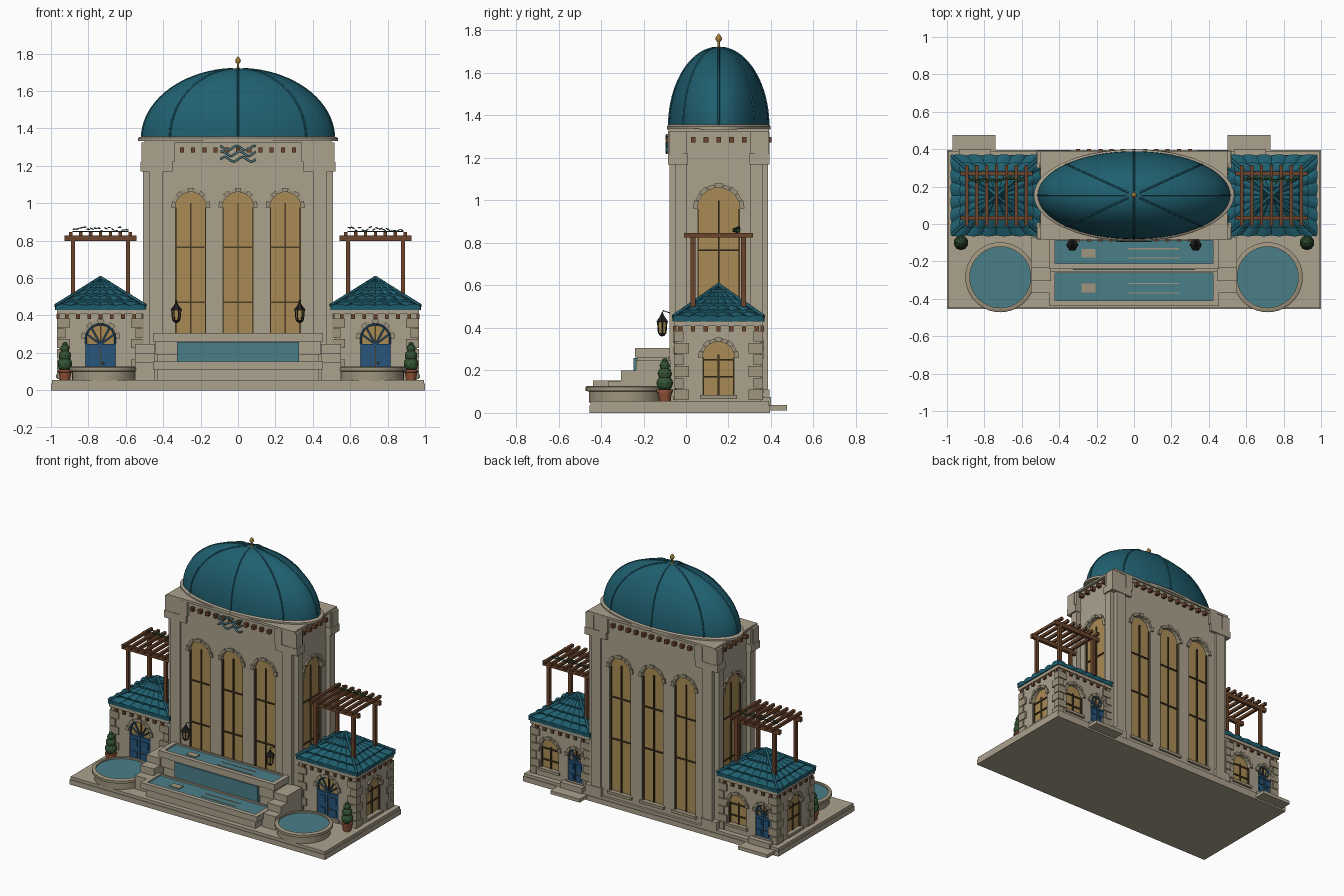
import bpy, bmesh, math, random
from mathutils import Matrix, Vector

if "Cube" in bpy.data.objects:
    bpy.data.objects.remove(bpy.data.objects["Cube"])
random.seed(3)
I = Matrix.Identity(4)
T, R = Matrix.Translation, lambda d: Matrix.Rotation(math.radians(d), 4, 'Z')
COL = dict(stone=(.41, .36, .27), trim=(.35, .30, .21), teal=(.014, .115, .16), amber=(.40, .26, .09),
           water=(.07, .21, .25), wood=(.15, .06, .025), frame=(.07, .045, .02), blue=(.02, .09, .2),
           iron=(.015, .015, .017), leaf=(.035, .09, .035), clay=(.3, .09, .04), gold=(.35, .2, .04))
MAT = {}
for k, c in COL.items():
    MAT[k] = bpy.data.materials.new(k)
    MAT[k].diffuse_color = (*c, 1)

def finish(name, bm, mat, M=I, smooth=False):
    bmesh.ops.recalc_face_normals(bm, faces=bm.faces)
    me = bpy.data.meshes.new(name)
    bm.transform(M)
    bm.to_mesh(me)
    bm.free()
    ob = bpy.data.objects.new(name, me)
    bpy.context.collection.objects.link(ob)
    me.materials.append(MAT[mat])
    if smooth:
        bpy.ops.object.select_all(action='DESELECT')
        ob.select_set(True)
        bpy.context.view_layer.objects.active = ob
        bpy.ops.object.shade_smooth_by_angle(angle=math.radians(40))
    return ob

def boxes(name, lst, mat='stone', M=I):
    bm = bmesh.new()
    for x0, x1, y0, y1, z0, z1 in lst:
        bmesh.ops.create_cube(bm, size=1, matrix=T(((x0+x1)/2, (y0+y1)/2, (z0+z1)/2))
                              @ Matrix.Diagonal((abs(x1-x0), abs(y1-y0), abs(z1-z0), 1)))
    return finish(name, bm, mat, M)

def add_prism(bm, pts, y0, y1, M=I):
    a = [bm.verts.new(M @ Vector((x, y0, z))) for x, z in pts]
    b = [bm.verts.new(M @ Vector((x, y1, z))) for x, z in pts]
    bm.faces.new(a)
    bm.faces.new(b)
    for i in range(len(pts)):
        j = (i+1) % len(pts)
        bm.faces.new((a[i], a[j], b[j], b[i]))

def lathe(name, prof, mat, M=I, n=32):
    bm = bmesh.new()
    vs = [bm.verts.new((r, 0, z)) for r, z in prof]
    es = [bm.edges.new(p) for p in zip(vs, vs[1:])]
    bmesh.ops.spin(bm, geom=vs+es, axis=(0, 0, 1), cent=(0, 0, 0), angle=2*math.pi, steps=n)
    bmesh.ops.remove_doubles(bm, verts=bm.verts, dist=1e-5)
    return finish(name, bm, mat, M, True)

def tubes(name, paths, r, mat, M=I):
    cu = bpy.data.curves.new(name, 'CURVE')
    cu.dimensions, cu.bevel_depth, cu.bevel_resolution, cu.use_fill_caps = '3D', r, 1, True
    for p in paths:
        s = cu.splines.new('POLY')
        s.points.add(len(p)-1)
        for q, v in zip(s.points, p):
            q.co = (*(M @ Vector(v)), 1)
    tmp = bpy.data.objects.new(name+'_path', cu)
    bm = bmesh.new()
    me = tmp.to_mesh()
    bm.from_mesh(me)
    bpy.data.objects.remove(tmp)
    return finish(name, bm, mat)

def arch(hw, z0, zs, n=14):
    return [(-hw, z0)] + [(-hw*math.cos(math.pi*i/n), zs+hw*math.sin(math.pi*i/n)) for i in range(n+1)] + [(hw, z0)]

def opening(name, M, hw, z0, ztop, cuts, door=False, bars=()):
    """Arched opening; local -y points out of the wall."""
    zs = ztop - hw
    add_prism(cuts, arch(hw, z0, zs), -.03, .025, M)
    bm = bmesh.new()
    add_prism(bm, arch(hw-.001, z0, zs), .018, .03)
    finish(name+'_glass', bm, 'amber', M)
    bm = bmesh.new()                                        # arch stones
    n = 9
    for i in range(n):
        a, b = math.pi*(i+.04)/n, math.pi*(i+.96)/n
        ro = hw + (.022 if i % 2 == 0 else .017)
        add_prism(bm, [(r*math.cos(t), zs+r*math.sin(t)) for r, t in ((hw, a), (ro, a), (ro, b), (hw, b))],
                  -.012 if i % 2 == 0 else -.008, .02)
    finish(name+'_arch_stones', bm, 'trim', M)
    boxes(name+'_sill', [(-hw-.012, hw+.012, -.015, .02, z0-.015, z0+.004)], 'trim', M)
    fr = [(-.004, .004, .01, .02, z0, ztop-.06 if bars and len(bars) < 3 else ztop)]
    fr += [(-hw, hw, .01, .02, z-.004, z+.004) for z in bars]
    fr += [(s*hw, s*(hw-.006), .006, .02, z0, zs) for s in (-1, 1)]
    boxes(name+'_mullions', fr, 'frame', M)
    if door:
        boxes(name+'_door_leaves', [(s*.003, s*hw*.98, .004, .018, z0, zs-.03) for s in (-1, 1)]
              + [(s*hw*.25, s*hw*.8, -.002, .01, z0+.02+k*(zs-z0)*.4, z0+(k+.75)*(zs-z0)*.42)
                 for s in (-1, 1) for k in (0, 1)]
              + [(-hw, hw, 0, .018, zs-.04, zs-.028)], 'blue', M)
        tubes(name+'_fan_bars', [[(0, .012, zs-.03), (hw*math.cos(t), .012, zs+hw*math.sin(t))]
              for t in (.35, .9, 2.24, 2.79)] + [[(x, .008, z) for x, z in arch(hw-.005, zs-.03, zs)]], .005, 'blue', M)
        lathe(name+'_knob', [(0, -.008), (.008, 0), (0, .008)], 'gold', M @ T((.015, -.004, z0+.07)), 8)

def cut(ob, cuts):
    c = finish('cutter', cuts, 'stone')
    c.hide_render = True
    ob.modifiers.new('cut', 'BOOLEAN').object = c
    bpy.context.view_layer.update()
    me = bpy.data.meshes.new_from_object(ob.evaluated_get(bpy.context.evaluated_depsgraph_get()))
    ob.modifiers.clear()
    ob.data = me
    bpy.data.objects.remove(c)

# base slab
boxes('base_slab', [(-1, 1, -.455, .395, 0, .035), (-.995, .995, -.45, .39, .035, .055)])

# central tower
CY = .154
tower = boxes('tower_wall', [(-.475, .475, -.065, .373, .05, 1.325)])
cuts = bmesh.new()
for i, x in enumerate((-.253, 0, .253)):
    opening(f'front_window_{i}', T((x, -.065, 0)), .083, .1, 1.06, cuts, bars=(.47, .765))
    opening(f'back_window_{i}', T((x, .373, 0)) @ R(180), .083, .1, 1.06, cuts, bars=(.47, .765))
for s in (-1, 1):
    opening(f'side_window_{s}', T((s*.475, CY, 0)) @ R(90*s), .1, .1, 1.06, cuts, bars=(.47, .765))
cut(tower, cuts)
piers, caps = [], []
for sx in (-1, 1):
    for sy in (-1, 1):
        b = lambda xi, xo, yi, yo, z0, z1: (sx*xi, sx*xo, CY+sy*yi, CY+sy*yo, z0, z1)
        piers += [b(.40, .475, .15, .232, .05, 1.325), b(.40, .508, .15, .205, .05, 1.325)]
        caps += [b(.35, .52, .145, .238, 1.17, 1.22), b(.34, .40, .17, .238, 1.22, 1.325),
                 b(.45, .515, .17, .235, 1.22, 1.325), b(.39, .515, .14, .238, .05, .11)]
boxes('corner_piers', piers)
boxes('corner_capitals_and_feet', caps)
boxes('tower_cornice', [(-.5, .5, -.083, .391, 1.322, 1.338), (-.48, .48, -.072, .38, 1.3, 1.322)])
br = []
for i in range(-5, 6):
    for y in (-.08, .388):
        br.append((i*.06-.011, i*.06+.011, y-.014, y+.014, 1.272, 1.298))
for i in range(-2, 3):
    for s in (-1, 1):
        br.append((s*.47, s*.505, CY+i*.06-.011, CY+i*.06+.011, 1.272, 1.298))
boxes('tower_brackets', br, 'wood')
tubes('wave_ornament', [[(-.095+.19*i/24, -.09, z+.012*math.sin(i*math.pi/6+k)) for i in range(25)]
      for k, z in enumerate((1.235, 1.265, 1.295))], .006, 'water')

# dome with ribs and finial
E = T((0, CY, 1.345))
S = E @ Matrix.Diagonal((.515, .235, .375, 1))
lathe('dome_ring', [(0, -.012), (1.04, -.012), (1.04, .004), (1.0, .012), (0, .012)], 'stone',
      E @ Matrix.Diagonal((.515, .235, 1, 1)), 64)
lathe('dome', [(math.cos(t), math.sin(t)) for t in [math.pi/2*i/20 for i in range(20)]] + [(0, 1)], 'teal', S, 64)
tubes('dome_ribs', [[(math.cos(a)*math.cos(t), math.sin(a)*math.cos(t), math.sin(t))
      for t in [math.pi/2*i/20 for i in range(20)]] for a in [k*math.pi/4 for k in range(8)]], .005, 'teal', S)
lathe('finial', [(0, 1.71), (.018, 1.715), (.006, 1.725), (.006, 1.745), (.014, 1.755), (.015, 1.765),
                 (.006, 1.78), (0, 1.785)], 'gold', T((0, CY, 0)), 12)

def tile_roof(name, hx, hy, z0, h, M, rows=5, tiles=6, sub=4):
    bm = bmesh.new()
    def ring(t, lift, out):
        vs = []
        n = tiles*sub
        for a, b in (((-1, -1), (1, -1)), ((1, -1), (1, 1)), ((1, 1), (-1, 1)), ((-1, 1), (-1, -1))):
            for i in range(n):
                f = i/n
                bump = abs(math.sin(math.pi*f*tiles))*(1-.6*t)
                k = 1 - t + out*bump
                vs.append(bm.verts.new(((a[0]+(b[0]-a[0])*f)*hx*k, (a[1]+(b[1]-a[1])*f)*hy*k,
                                        z0 + h*t**1.08 + lift + (.009*bump if lift >= 0 else 0))))
        return vs
    rings = [ring(0, -.01, .01)]
    for r in range(rows):
        rings += [ring(r/rows, .012, .03), ring(min((r+1)/rows, .985), 0, 0)]
    for p, q in zip(rings, rings[1:]):
        for i in range(len(p)):
            j = (i+1) % len(p)
            bm.faces.new((p[i], p[j], q[j], q[i]))
    bm.faces.new(rings[0])
    bm.faces.new(rings[-1])
    finish(name, bm, 'teal', M)
    tubes(name+'_ridges', [[(sx*hx, sy*hy, z0+.015), (sx*hx*.5, sy*hy*.5, z0+h*.48+.012), (0, 0, z0+h+.004)]
          for sx in (-1, 1) for sy in (-1, 1)], .008, 'teal', M)

# side pavilions, the same plan on each side
HX, HY = .222, .2
for side, cx in (('left', -.735), ('right', .735)):
    P = T((cx, CY-.001, 0))
    s = -1 if side == 'left' else 1
    wall = boxes(side+'_pavilion_wall', [(-HX, HX, -HY, HY, .05, .42)], 'stone', P)
    cuts = bmesh.new()
    opening(side+'_front_entry', P @ T((0, -HY, 0)), .083, .075, .358, cuts, True)
    opening(side+'_side_window', P @ T((s*HX, 0, 0)) @ R(90*s), .075, .08, .335, cuts, bars=(.17, .25))
    opening(side+'_back_entry', P @ T((-.115, HY, 0)) @ R(180), .058, .075, .31, cuts, True)
    opening(side+'_back_window', P @ T((.085, HY, 0)) @ R(180), .07, .11, .325, cuts, bars=(.17, .25))
    cut(wall, cuts)
    q = []
    for k in range(6):
        a, b = (.06, .035) if k % 2 else (.035, .06)
        z = .06 + k*.055
        for sx in (-1, 1):
            for sy in (-1, 1):
                q.append((sx*(HX-a), sx*(HX+.01), sy*(HY-b), sy*(HY+.01), z, z+.05))
    boxes(side+'_quoins', q, 'trim', P)
    boxes(side+'_eaves_board', [(-HX-.012, HX+.012, -HY-.01, HY+.01, .408, .432)], 'stone', P)
    q = [(i*.06-.01, i*.06+.01, y-.014, y+.014, .382, .408) for i in range(-3, 4) for y in (-HY, HY)]
    q += [(x-.014, x+.014, i*.06-.01, i*.06+.01, .382, .408) for i in range(-3, 4) for x in (-HX, HX)]
    boxes(side+'_eaves_brackets', q, 'wood', P)
    tile_roof(side+'_tile_roof', .24, .213, .44, .16, P)
    # pergola above the roof
    boxes(side+'_pergola_posts', [(x-.011, x+.011, y-.011, y+.011, .45, .81) for x in (-.147, .147)
                                  for y in (-.12, .118)], 'wood', P)
    boxes(side+'_pergola_beams', [(-.193, .193, y-.011, y+.011, .797, .828) for y in (-.12, .118)], 'wood', P)
    boxes(side+'_pergola_rafters', [(i*.053-.009, i*.053+.009, -.163, .162, .826, .846)
                                    for i in range(-3, 4)], 'wood', P)
    bm = bmesh.new()
    for i in range(16):
        bmesh.ops.create_icosphere(bm, subdivisions=1, radius=1, matrix=T((-.14+.28*i/15, .085+random.uniform(-.012, .012),
            .86+random.uniform(-.01, .012))) @ Matrix.Rotation(random.uniform(-.6, .6), 4, 'Y') @ Matrix.Diagonal((.013, .009, .004, 1)))
    finish(side+'_vine_leaves', bm, 'leaf', P)
    tubes(side+'_vine_stem', [[(-.15, .085, .85), (.15, .085, .85)]], .003, 'leaf', P)
    # back steps
    boxes(side+'_back_steps', [(-.235, -.005, .22, .322, .012, .036), (-.2, -.03, .19, .247, .036, .075)], 'stone', P)
    # round pool
    C = T((s*.715, -.285, 0))
    lathe(side+'_pool_wall', [(.15, .05), (.172, .05), (.172, .1), (.187, .104), (.187, .122), (.18, .127),
                              (.163, .127), (.163, .1), (.15, .1)], 'trim', C, 40)
    lathe(side+'_pool_water', [(0, .117), (.164, .117)], 'water', C, 40)
    # topiary in a pot
    C = T((s*.925, -.1, 0))
    lathe(side+'_plant_pot', [(0, .055), (.026, .055), (.034, .095), (.038, .097), (.038, .11), (0, .11)], 'clay', C, 16)
    bm = bmesh.new()
    for z, r in ((.14, .04), (.185, .034), (.222, .025), (.245, .014)):
        bmesh.ops.create_icosphere(bm, subdivisions=2, radius=r, matrix=T((0, 0, z)))
    finish(side+'_topiary', bm, 'leaf', C)
    # wall lantern
    C = T((s*.33, -.112, 0))
    lathe(side+'_lantern_glass', [(0, .375), (.018, .375), (.023, .43), (0, .43)], 'amber', C, 6)
    lathe(side+'_lantern_cap', [(0, .428), (.033, .428), (.012, .455), (.004, .47), (0, .475)], 'iron', C, 6)
    lathe(side+'_lantern_foot', [(0, .36), (.012, .362), (.022, .376), (0, .378)], 'iron', C, 6)
    tubes(side+'_lantern_bracket', [[(0, 0, .465), (0, .005, .482), (0, .05, .465)]]
          + [[(.02*math.cos(a), .02*math.sin(a), .375), (.025*math.cos(a), .025*math.sin(a), .43)]
             for a in [k*math.pi/3 for k in range(6)]], .003, 'iron', C)
    # stepped blocks beside the cascade
    boxes(side+'_cascade_steps', [(s*.445, s*.55, y, -.07, .05, z)
                                  for y, z in ((-.365, .15), (-.305, .2), (-.235, .247))])

def trough(name, y0, y1, z0, zr, z1):
    w = .03
    boxes(name+'_basin', [(-.43, .43, y0+.022, y1, z0, zr+.012)])
    boxes(name+'_rim', [(-.455, .455, y0, y0+w, zr, z1), (-.455, .455, y1-w*.4, y1, zr, z1)]
          + [(s*.423, s*.455, y0+w, y1-w*.4, zr, z1) for s in (-1, 1)])
    boxes(name+'_water', [(-.424, .424, y0+w-.001, y1-.01, zr, z1-.01)], 'water')
    m = (y0+y1)/2
    boxes(name+'_spout_stone', [(-.28, -.205, m-.022, m+.025, z1-.02, z1-.003)], 'trim')
    boxes(name+'_ripples', [(-.03, .24, m+d-.003, m+d+.003, z1-.011, z1-.007) for d in (-.025, .025)], 'trim')

# stepped water cascade
trough('upper_trough', -.24, -.075, .05, .26, .305)
trough('lower_trough', -.438, -.25, .05, .112, .153)
boxes('water_curtain', [(-.326, .326, -.246, -.215, .14, .258)], 'water')
boxes('cascade_ledge', [(-.44, .44, -.23, -.08, .19, .26), (-.45, .45, -.26, -.2, .05, .12)])

for m in bpy.data.materials:
    if m.users and not m.is_grease_pencil:
        m.use_nodes = True
        m.node_tree.nodes["Principled BSDF"].inputs["Base Color"].default_value = m.diffuse_color
